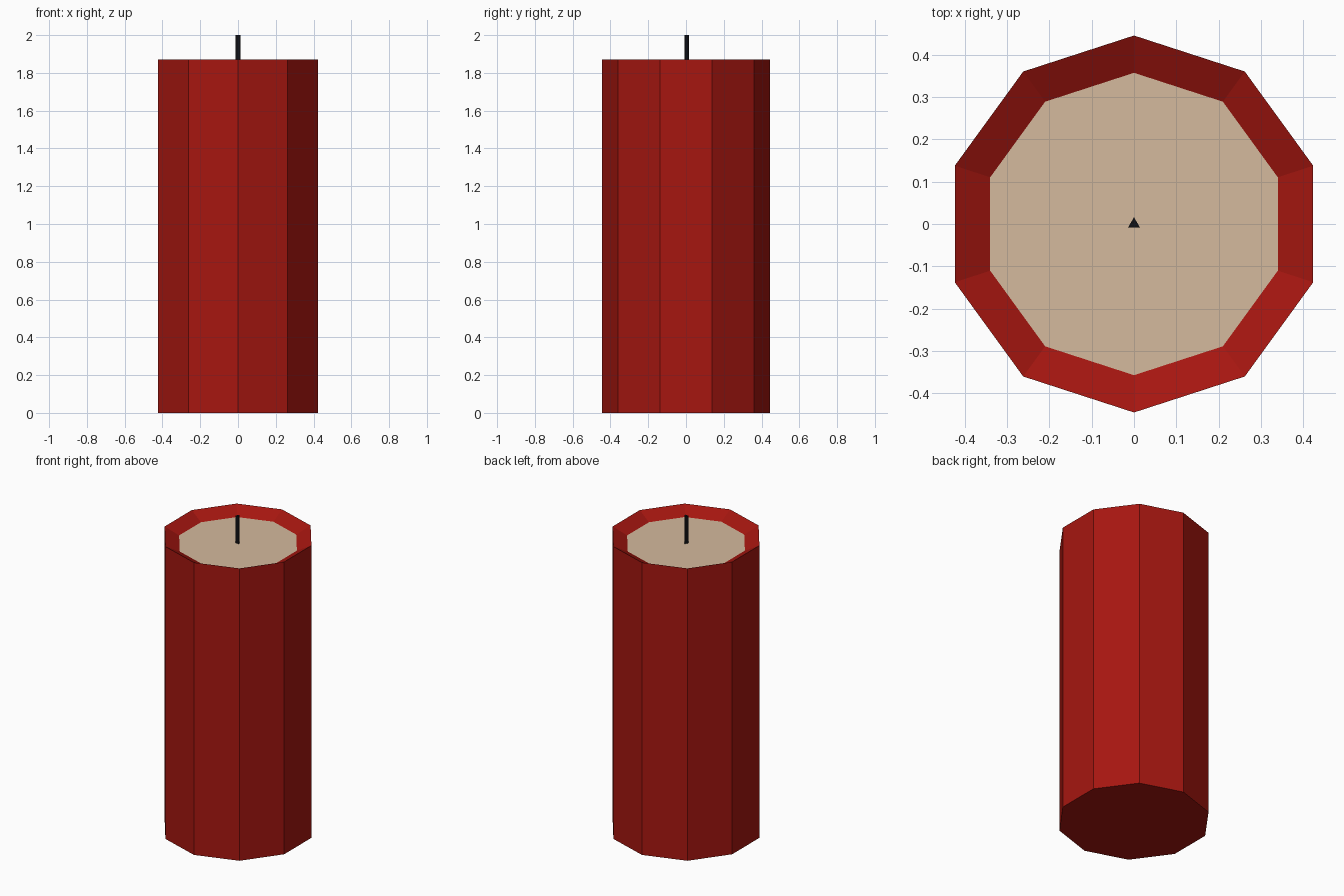
import bpy
from math import sin, cos, tau

if "Cube" in bpy.data.objects:
    bpy.data.objects.remove(bpy.data.objects["Cube"])

RIM_Z, POOL_Z = 1.87, 1.825
OUTER_R, INNER_R = 0.445, 0.357


def material(name, colour):
    mat = bpy.data.materials.new(name)
    mat.diffuse_color = (*colour, 1)
    mat.use_nodes = True
    mat.node_tree.nodes["Principled BSDF"].inputs["Base Color"].default_value = mat.diffuse_color
    return mat


def lathe(name, sides, rings, mat, cap_start=True, cap_end=True):
    """Flat-sided solid from (radius, z) rings, with a corner on +y."""
    verts = [(-r * sin(tau * i / sides), r * cos(tau * i / sides), z)
             for r, z in rings for i in range(sides)]
    faces = []
    for k in range(len(rings) - 1):
        a, b = k * sides, (k + 1) * sides
        for i in range(sides):
            j = (i + 1) % sides
            faces.append((a + i, a + j, b + j, b + i))
    if cap_start:
        faces.append(tuple(reversed(range(sides))))
    if cap_end:
        last = (len(rings) - 1) * sides
        faces.append(tuple(range(last, last + sides)))
    mesh = bpy.data.meshes.new(name)
    mesh.from_pydata(verts, [], faces)
    mesh.materials.append(mat)
    obj = bpy.data.objects.new(name, mesh)
    bpy.context.collection.objects.link(obj)
    return obj


red = material("red_wax", (0.38, 0.008, 0.005))
cream = material("cream_wax", (0.66, 0.49, 0.34))
black = material("wick_black", (0.005, 0.005, 0.007))

# Ten-sided wax body with a rim sloping inward
lathe("candle_body", 10, [(OUTER_R, 0), (OUTER_R, RIM_Z), (INNER_R, POOL_Z)],
      red, cap_end=False)

# Pale sunken top surface
lathe("wax_pool", 10, [(INNER_R, POOL_Z)], cream, cap_start=False)

# Three-sided wick
lathe("wick", 3, [(0.016, POOL_Z), (0.016, 2.0)], black)
